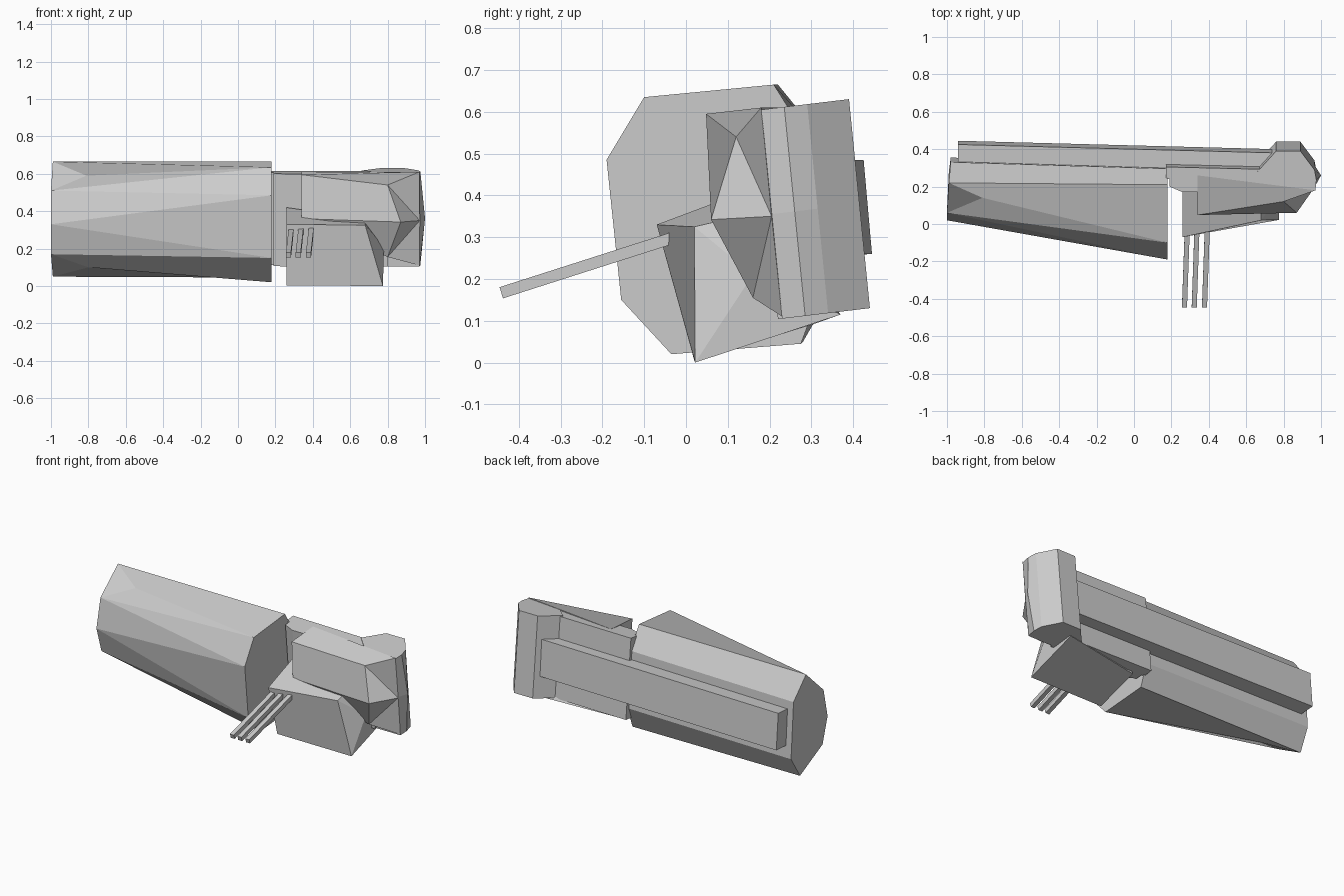
import bpy
from mathutils import Vector

if "Cube" in bpy.data.objects:
    bpy.data.objects.remove(bpy.data.objects["Cube"])


def make(name, verts, faces):
    """Flat-shaded mesh with consistent outward normals."""
    import bmesh
    bm = bmesh.new()
    vs = [bm.verts.new(v) for v in verts]
    for f in faces:
        bm.faces.new([vs[i] for i in f])
    bmesh.ops.recalc_face_normals(bm, faces=bm.faces)
    me = bpy.data.meshes.new(name)
    bm.to_mesh(me)
    bm.free()
    ob = bpy.data.objects.new(name, me)
    bpy.context.collection.objects.link(ob)
    return ob


def loft(name, rings):
    """Skin a list of equal-length rings and close both ends."""
    n = len(rings[0])
    faces = [list(range(n)), list(range((len(rings) - 1) * n, len(rings) * n))]
    for r in range(len(rings) - 1):
        for i in range(n):
            j = (i + 1) % n
            faces.append((r * n + i, r * n + j, (r + 1) * n + j, (r + 1) * n + i))
    return make(name, [v for ring in rings for v in ring], faces)


def named(name, points, faces):
    """Build from lettered corner points; faces are space-separated names."""
    keys = list(points)
    return make(name, list(points.values()),
                [[keys.index(k) for k in f.split()] for f in faces])


# Long faceted main body with two notched corners at its far end
named("main_body", {
    "A": (.18, -.19, .485), "B": (.18, -.10, .635), "C": (.18, .21, .665),
    "D": (.18, .295, .53), "E": (.18, .325, .18), "F": (.18, .275, .045),
    "G": (.18, -.035, .02), "H": (.18, -.155, .15),
    "b": (-.81, .14, .59), "c": (-.99, .22, .665), "d": (-.98, .33, .53),
    "e": (-.98, .355, .18), "f": (-.99, .28, .05), "g": (-.80, .16, .10),
    "u": (-1, .06, .51), "v": (-1, .02, .33), "w": (-1, .07, .17),
}, ["A B C D E F G H", "C c d D", "D d e E", "E e f F", "F f g G",
    "G g w H", "H w v", "H v A", "A v u", "A u B", "B u b", "B b c C",
    "c b u", "c u d", "u v w e d", "e w f", "w g f"])

# Flat bar along the back
bar_section = [(.29, .475), (.425, .485), (.445, .26), (.31, .25)]
loft("rear_bar", [[(x, y + s, z) for y, z in bar_section]
                  for x, s in ((-.94, 0), (.76, -.045))])


# Leaning frame joining the body to the end housing
def lean_ring(plan, z0, t):
    # t = 0 at the top, 1 at the bottom; lower rings shift backwards
    return [(x, y + .05 * t, z0 + .12 * (y - .18)) for x, y in plan]


frame_plan = [(.17, .24), (.19, .24), (.19, .20), (.26, .17),
              (.80, .17), (.80, .29), (.17, .305)]
loft("joining_frame", [lean_ring(frame_plan, .60, 0), lean_ring(frame_plan, .105, 1)])

# End housing, bulged at mid height
cap_plan = [(.76, .18), (.66, .28), (.76, .39), (.89, .39),
            (.965, .29), (.975, .235), (.97, .18)]
mid_plan = [(x + (.025 if y == .235 else 0), y) for x, y in cap_plan]
loft("end_housing", [lean_ring(cap_plan, .605, 0),
                     lean_ring(mid_plan, .355, .5),
                     lean_ring(cap_plan, .105, 1)])

# Faceted fairing over the front of the frame
named("front_fairing", {
    "U": (.34, .048, .595), "L": (.34, .06, .36), "P": (.80, .12, .54),
    "Q": (.87, .06, .342), "R": (.972, .205, .35), "S": (.97, .18, .61),
    "T": (.80, .16, .155), "M": (.97, .23, .11),
    "u": (.34, .26, .61), "l": (.34, .26, .36),
}, ["U P S u", "U L l u", "U L Q P", "P Q R", "P R S", "Q T R",
    "T M R", "L T Q", "L l T", "u l T M R S"])

# Wedge-shaped lower box
named("lower_box", {
    "a": (.26, -.07, .33), "b": (.26, .02, .004), "c": (.26, .30, .09),
    "d": (.26, .17, .42),
    "A": (.68, .02, .325), "B": (.775, .022, 0), "C": (.775, .37, .115),
    "E": (.78, .16, .21), "D": (.68, .17, .36),
}, ["a b c d", "a A B b", "b B C c", "a A D d", "A B E", "B C E",
    "A E D", "d D E C c"])

# Three slanted prongs
for k, x in enumerate((.27, .322, .377)):
    tip, root = Vector((x, -.442, .167)), Vector((x + .015, -.02, .302))
    up = Vector((0, -.305, .952)) * .014
    side = Vector((.0135, 0, 0))
    loft(f"prong_{k + 1}", [[p + side + up, p - side + up, p - side - up, p + side - up]
                            for p in (tip, root)])
